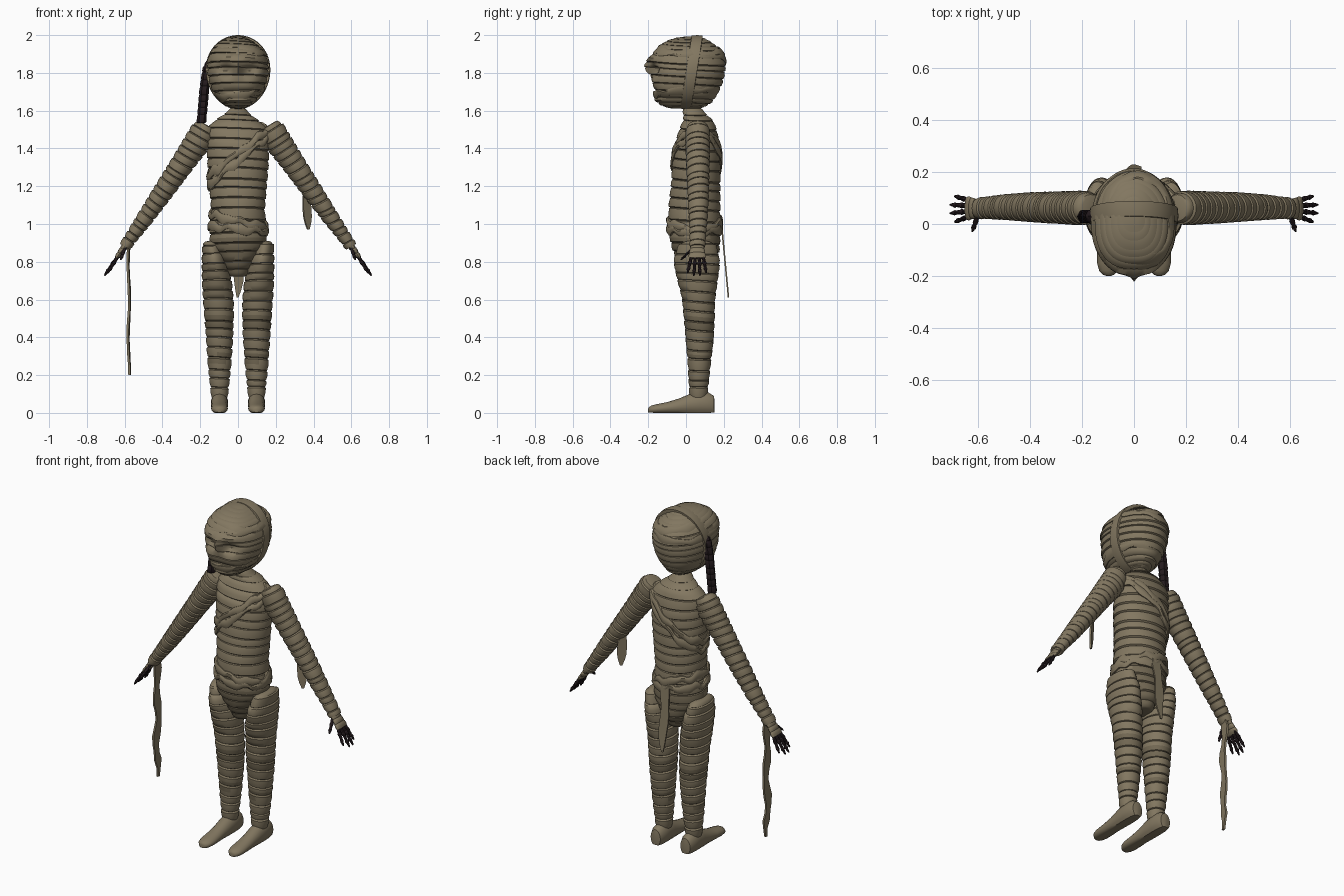
import bpy, bmesh, math, random
from mathutils import Vector

if "Cube" in bpy.data.objects:
    bpy.data.objects.remove(bpy.data.objects["Cube"])

random.seed(4)
TAU = 2 * math.pi


def material(name, rgb):
    m = bpy.data.materials.new(name)
    m.diffuse_color = (*rgb, 1)
    m.use_nodes = True
    m.node_tree.nodes["Principled BSDF"].inputs["Base Color"].default_value = m.diffuse_color
    return m


LINEN = material("linen", (0.225, 0.185, 0.118))
AGED = material("aged linen", (0.165, 0.135, 0.085))
DARK = material("dark skin and hair", (0.018, 0.011, 0.013))


def skin(name, rings, mats, loop=False, rule=None, angle=40):
    """Join equal point rings into a surface, capped unless it closes on itself."""
    bm = bmesh.new()
    vs = [[bm.verts.new(p) for p in r] for r in rings]
    n, m = len(vs), len(vs[0])
    for i in range(n if loop else n - 1):
        a, b = vs[i], vs[(i + 1) % n]
        for j in range(m):
            k = (j + 1) % m
            bm.faces.new((a[j], a[k], b[k], b[j]))
    if not loop:
        bm.faces.new(vs[0])
        bm.faces.new(vs[-1])
    bmesh.ops.recalc_face_normals(bm, faces=bm.faces)
    if rule:
        for f in bm.faces:
            f.material_index = rule(f.calc_center_median())
    me = bpy.data.meshes.new(name)
    bm.to_mesh(me)
    bm.free()
    for mt in mats:
        me.materials.append(mt)
    ob = bpy.data.objects.new(name, me)
    bpy.context.collection.objects.link(ob)
    bpy.ops.object.select_all(action='DESELECT')
    ob.select_set(True)
    bpy.context.view_layer.objects.active = ob
    bpy.ops.object.shade_smooth_by_angle(angle=math.radians(angle))
    return ob


def lerp_rows(rows, keys, k):
    for i in range(len(rows) - 1):
        if k <= keys[i + 1] or i == len(rows) - 2:
            f = (k - keys[i]) / (keys[i + 1] - keys[i])
            f = min(1, max(0, f))
            return [a + (b - a) * f for a, b in zip(rows[i], rows[i + 1])]


def oval(rx, ry, a, front=2.0):
    c, s = math.cos(a), math.sin(a)
    p = 2 / front if s < 0 else 1.0
    return (math.copysign(abs(c) ** p, c) * rx, math.copysign(abs(s) ** p, s) * ry)


def wrapped(name, rows, bands, ridge, mats, axis=(0, 0, 1), segs=32, tilt=0.0,
            front=2.0, rule=None, deform=None):
    """Body part along rows (x, y, z, rx, ry), stepped into overlapping bandage bands."""
    d = Vector(axis).normalized()
    v = Vector((0, 1, 0))
    u = v.cross(d)
    keys = [0]
    for a, b in zip(rows, rows[1:]):
        keys.append(keys[-1] + math.dist(a, b))
    cuts = [(i + (random.uniform(-.2, .2) if 0 < i < bands else 0)) / bands for i in range(bands + 1)]
    rings = []
    for t0, t1 in zip(cuts, cuts[1:]):
        for f, lift in ((0.02, -.6), (0.14, .6), (0.55, .7), (0.96, .1)):
            t = t0 + (t1 - t0) * f
            x, y, z, rx, ry = lerp_rows(rows, keys, t * keys[-1])
            ring = []
            for j in range(segs):
                a = TAU * j / segs
                px, py = oval(rx + ridge * lift, ry + ridge * lift, a, front)
                w = tilt * math.cos(a + 2.5 * t + 0.6) * math.sin(math.pi * t)
                p = Vector((x, y, z)) + u * px + v * py + d * w
                ring.append(deform(p) if deform else p)
            rings.append(ring)
    return skin(name, rings, mats, rule=rule)


def sections(table):
    return [(0, (a + b) / 2, z, w, (b - a) / 2) for z, w, a, b in table]


def sash(name, rows, height, width, thick, phase=0, wave=0.008, front=2.0, mat=LINEN):
    """Crumpled cloth loop lying on the body at height(angle)."""
    keys = [r[2] for r in rows]
    rings = []
    for i in range(72):
        a = TAU * i / 72
        w = width * (1 + .25 * math.sin(5 * a + phase))
        zc = height(a) + wave * (math.sin(7 * a + phase) + .6 * math.sin(12 * a))
        ring = []
        for h, o in ((-.5, -.02), (-.48, thick * .6), (-.2, thick), (.25, thick), (.48, thick * .6), (.5, -.02)):
            x, y, _, rx, ry = lerp_rows(rows, keys, zc + h * w)
            px, py = oval(rx + o, ry + o, a, front)
            ring.append((x + px, y + py, zc + h * w))
        rings.append(ring)
    return skin(name, rings, [mat], loop=True)


def strip(name, path, side, thick=0.008):
    """Loose hanging bandage; path rows are (x, y, z, half width)."""
    s = Vector(side).normalized()
    n = s.cross(Vector((0, 0, 1))) * thick / 2
    rings = []
    for x, y, z, w in path:
        c = Vector((x, y, z))
        rings.append([c - s * w - n, c + s * w - n, c + s * w + n, c - s * w + n])
    return skin(name, rings, [LINEN])


# Torso, neck and pelvis
torso = sections([(.72, .045, .0, .12), (.8, .09, -.045, .165), (.88, .145, -.075, .175),
                  (.96, .147, -.088, .178), (1.08, .138, -.088, .178), (1.2, .148, -.075, .178),
                  (1.32, .158, -.067, .178), (1.42, .162, -.055, .175), (1.5, .162, -.03, .16),
                  (1.55, .11, -.01, .14), (1.585, .06, -.01, .1), (1.6, .042, -.015, .085),
                  (1.66, .042, -.015, .08)])
wrapped("torso", torso, 19, .008, [LINEN, AGED], tilt=.012, segs=48,
        rule=lambda c: 1 if c.z < .93 else 0)
for k in (0, 1):
    sash("waist_sash_%d" % k, torso, lambda a: 1.015 - .04 * k - (.035 - .02 * k) * math.cos(a),
         .045, .017, phase=k * 2)
    sash("chest_sash_%d" % k, torso, lambda a: 1.375 - .04 * k + (.125 + .01 * k) * math.cos(a),
         .045, .016, phase=1 + k * 2)


# Head with brow, nose, eye hollows and mouth
def face(p):
    if p.y < -.05:
        def g(x, z, sx, sz):
            return math.exp(-((abs(p.x) - x) / sx) ** 2 - ((p.z - z) / sz) ** 2)
        p.y += (-.04 * g(0, 1.83, .022, .04) + .035 * g(.065, 1.815, .04, .022)
                - .02 * g(.05, 1.875, .07, .018) - .012 * g(.075, 1.75, .05, .025)
                + .014 * g(0, 1.715, .06, .012) - .008 * g(0, 1.66, .06, .03))
    return p


head = sections([(1.612, .03, -.08, .07), (1.625, .06, -.125, .1), (1.65, .092, -.155, .135),
                 (1.7, .128, -.17, .165), (1.75, .148, -.172, .187), (1.8, .158, -.178, .2),
                 (1.85, .158, -.18, .208), (1.9, .146, -.168, .198), (1.94, .118, -.137, .168),
                 (1.97, .08, -.09, .125), (1.985, .05, -.045, .09), (1.994, .015, .01, .045)])
wrapped("head", head, 15, .008, [LINEN], segs=64, tilt=.012, front=2.5, deform=face)
for k, (z, sx, sy) in enumerate(((1.885, .02, -.012), (1.925, -.022, -.01), (1.69, .015, .01))):
    sash("head_wrap_%d" % k, head, lambda a: z + sx * math.cos(a) + sy * math.sin(a),
         .036, .009, phase=k, wave=.003, front=2.5)

# Strap running over the crown and under the chin
strap = []
for i in range(64):
    a = TAU * i / 64
    ring = []
    for w, o in ((-.031, -.02), (-.029, .004), (0, .007), (.029, .004), (.031, -.02)):
        z = 1.804 + (.189 + o) * math.sin(a)
        x = (.164 + o) * math.cos(a) * (1 + .06 * math.sin(a))
        ring.append((x, .028 + .16 * (z - 1.8) + w, z))
    strap.append(ring)
skin("head_strap", strap, [LINEN], loop=True)

# Side lock of hair
wrapped("hair_lock", [(-.194, .028, 1.535, .024, .026), (-.178, .03, 1.72, .024, .026),
                      (-.163, .03, 1.83, .022, .025), (-.15, .03, 1.87, .012, .015)],
        9, .003, [DARK], segs=6)

for s, tag in ((-1, "right"), (1, "left")):
    # Arms
    arm = [(.165, .062, 1.525, .042, .045), (.182, .062, 1.495, .064, .06), (.21, .062, 1.44, .069, .062),
           (.29, .063, 1.325, .059, .058), (.4, .065, 1.165, .05, .053), (.5, .065, 1.02, .04, .045),
           (.575, .062, .915, .03, .038), (.6, .06, .878, .029, .038)]
    wrapped(tag + "_arm", [(s * r[0],) + r[1:] for r in arm], 19, .007, [LINEN],
            axis=(s * .515, 0, -.857), segs=24, tilt=.008)
    palm = [(.59, .06, .895, .018, .033), (.615, .06, .86, .016, .038), (.638, .06, .828, .012, .046),
            (.645, .06, .818, .008, .042)]
    wrapped(tag + "_palm", [(s * r[0],) + r[1:] for r in palm], 3, .002, [LINEN],
            axis=(s * .515, 0, -.857), segs=16)

    # Fingers and thumb with swollen knuckles
    digits = [((.632, .03 + .02 * k, .835), (.69 + .018 * (k in (1, 2)), .008 + .033 * k,
               .74 - .015 * (k in (1, 2)))) for k in range(4)]
    digits.append(((.6, .035, .872), (.622, -.028, .808)))
    for k, (a, b) in enumerate(digits):
        a, b = Vector((s * a[0], a[1], a[2])), Vector((s * b[0], b[1], b[2]))
        rows = [(*a.lerp(b, t), r, r) for t, r in ((0, .009), (.3, .008), (.4, .0115), (.5, .008),
                                                  (.68, .0075), (.75, .0105), (.83, .007), (1, .003))]
        wrapped(tag + ("_thumb" if k == 4 else "_finger_%d" % k), rows, 6, .001, [DARK],
                axis=b - a if k < 4 else (0, 0, -1), segs=8)

    # Legs
    leg = [(.145, .06, .91, .02, .05), (.143, .06, .893, .043, .095), (.126, .057, .8, .062, .12),
           (.112, .06, .7, .075, .103), (.104, .066, .6, .077, .083), (.1, .07, .5, .074, .078),
           (.098, .072, .4, .068, .071), (.098, .07, .25, .058, .056), (.098, .066, .1, .042, .044),
           (.098, .066, .08, .04, .042)]
    wrapped(tag + "_leg", [(s * r[0],) + r[1:] for r in leg], 17, .007, [LINEN, AGED], segs=32,
            tilt=.008, rule=lambda c: 1 if .44 < c.z < .51 or .27 < c.z < .31 else 0)

    # Feet: low toe, tall rounded heel, flat sole
    rings = []
    for y, w, top in ((.152, .012, .065), (.147, .032, .09), (.12, .043, .107), (.07, .046, .113),
                      (.02, .045, .1), (-.04, .042, .075), (-.1, .044, .057), (-.15, .044, .047),
                      (-.18, .036, .04), (-.195, .022, .032), (-.2, .008, .024)):
        ring = []
        for j in range(20):
            a = TAU * j / 20
            ring.append((s * .098 + w * math.cos(a), y, max(.004 * (1 - w / .046), top * (.45 + .55 * math.sin(a)))))
        rings.append(ring)
    skin(tag + "_foot", rings, [LINEN])

# Loose bandage ends
strip("back_strip", [(.004 * math.sin(k), .185 + .004 * k, 1.03 - .042 * k,
                      (.02, .026, .03, .026, .024, .027, .028, .027, .024, .016, .005)[k]) for k in range(11)],
      (1, 0, 0))
strip("wrist_strip", [(-.578 - .004 * math.sin(k * .8), .065 + .008 * math.sin(k * 1.1), .885 - .0489 * k,
                       (.022 + .006 * math.sin(k * 1.6)) * (1 if k < 13 else .4)) for k in range(15)],
      (.12, 1, 0), .012)
strip("elbow_strip", [(.36 + .002 * k, .08, 1.17 - .033 * k, (.014, .022, .025, .026, .025, .018, .006)[k])
                      for k in range(7)], (.8, .6, 0), .01)
